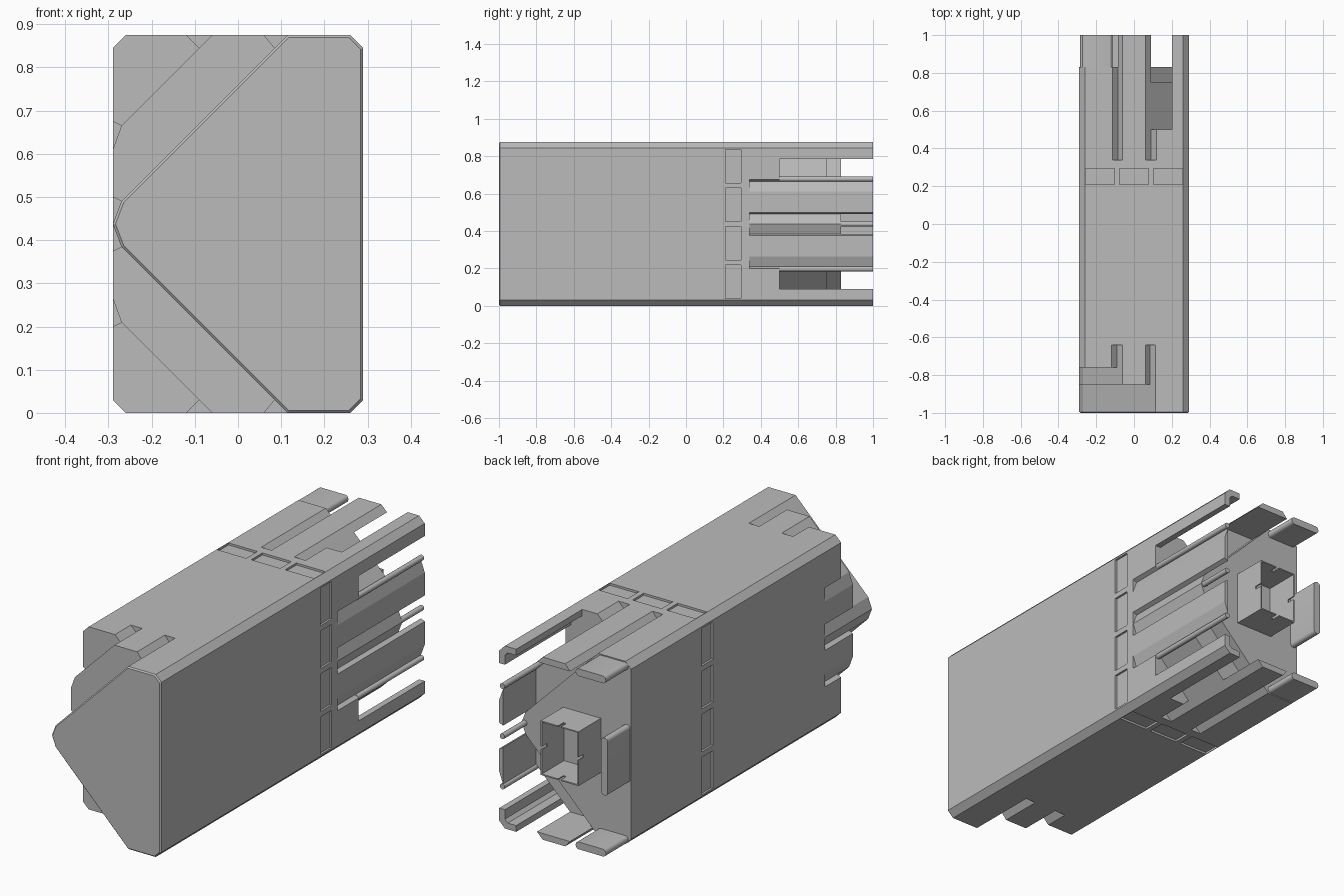
import bpy, bmesh, math
from mathutils import Matrix, Vector

cube = bpy.data.objects.get("Cube")
if cube:
    bpy.data.objects.remove(cube, do_unlink=True)

TOP = 0.875
MID = TOP / 2

grey = bpy.data.materials.new("plain grey")
grey.use_nodes = True
grey.diffuse_color = (0.5, 0.5, 0.5, 1)
grey.node_tree.nodes["Principled BSDF"].inputs["Base Color"].default_value = (0.5, 0.5, 0.5, 1)


def finish(name, bm):
    bmesh.ops.recalc_face_normals(bm, faces=bm.faces)
    mesh = bpy.data.meshes.new(name)
    bm.to_mesh(mesh)
    bm.free()
    mesh.materials.append(grey)
    obj = bpy.data.objects.new(name, mesh)
    bpy.context.collection.objects.link(obj)
    return obj


def prism(name, outline, y0, y1, flip=False, front_bevel=0):
    """Extrude an (x, z) outline along y; flip mirrors it left to right."""
    s = -1 if flip else 1
    bm = bmesh.new()
    face = bm.faces.new([bm.verts.new((s * x, y0, z)) for x, z in outline])
    new = bmesh.ops.extrude_face_region(bm, geom=[face], use_keep_orig=True)
    moved = [v for v in new["geom"] if isinstance(v, bmesh.types.BMVert)]
    bmesh.ops.translate(bm, verts=moved, vec=(0, y1 - y0, 0))
    if front_bevel:
        edges = [e for e in bm.edges if all(abs(v.co.y - y0) < 1e-5 for v in e.verts)]
        bmesh.ops.bevel(bm, geom=edges, offset=front_bevel, segments=1, affect='EDGES')
    return finish(name, bm)


def boxes(name, spans, bevel=0, axis=None):
    """One object made of boxes, each given by its low and high corner."""
    bm = bmesh.new()
    for low, high in spans:
        low, high = Vector(low), Vector(high)
        mat = Matrix.Translation((low + high) / 2) @ Matrix.Diagonal((*(high - low), 1))
        bmesh.ops.create_cube(bm, size=1, matrix=mat)
    if bevel:
        edges = [e for e in bm.edges
                 if abs((e.verts[0].co - e.verts[1].co).normalized()[axis]) > 0.9]
        bmesh.ops.bevel(bm, geom=edges, offset=bevel, segments=4, profile=0.5, affect='EDGES')
    return finish(name, bm)


def cut(target, cutter):
    cutter.hide_render = True
    mod = target.modifiers.new("cut", 'BOOLEAN')
    mod.operation, mod.solver, mod.object = 'DIFFERENCE', 'EXACT', cutter
    bpy.context.view_layer.objects.active = target
    bpy.ops.object.modifier_apply(modifier=mod.name)
    bpy.data.objects.remove(cutter, do_unlink=True)


def smooth(obj):
    bpy.ops.object.select_all(action='DESELECT')
    obj.select_set(True)
    bpy.context.view_layer.objects.active = obj
    bpy.ops.object.shade_smooth_by_angle(angle=math.radians(35))


def whole(half):
    """Mirror an upper half outline to the lower side."""
    return half + [(x, TOP - z) for x, z in reversed(half) if abs(z - MID) > 1e-6]


def lower(points):
    return [(x, TOP - z) for x, z in points]


# Cross-sections, pointing towards -x
corner = [(0.29, 0.845), (0.26, TOP)]
tip = [(-0.27, 0.49), (-0.29, MID)]
top_groove = [(0.115, TOP), (0.085, 0.845), (0.06, TOP)]
shoulder = [(-0.27, 0.665), (-0.29, 0.61), (-0.29, 0.5)]
far_corner = [(-0.26, TOP), (-0.29, 0.845)]
nose_outline = whole(corner + [(0.115, TOP)] + tip)
step_outline = whole(corner + top_groove + [(-0.06, TOP)] + shoulder + tip)
grooved_outline = whole(corner + top_groove + [(-0.06, TOP), (-0.09, 0.845), (-0.12, TOP)]
                        + far_corner + [(-0.29, 0.675)] + shoulder + tip)
full_outline = whole(corner + far_corner)

# Main body with shallow recessed panels all round
body = prism("main_body", full_outline, -0.64, 0.34)
panels = []
y0, y1, depth = 0.21, 0.295, 0.01
for x in (-0.18, 0, 0.18):
    for z in (0, TOP):
        panels.append(((x - 0.077, y0, z - depth), (x + 0.077, y1, z + depth)))
for i in range(4):
    z = MID + (i - 1.5) * 0.206
    for x in (-0.29, 0.29):
        panels.append(((x - depth, y0, z - 0.09), (x + depth, y1, z + 0.09)))
cut(body, boxes("panel_cutter", panels))

# Stepped nose at the front
prism("front_grooved_section", grooved_outline, -0.76, -0.64)
prism("front_step", step_outline, -0.85, -0.76)
prism("front_nose", nose_outline, -1, -0.85, front_bevel=0.006)

# Matching stepped core at the back
prism("back_grooved_section", grooved_outline, 0.34, 0.5, flip=True)
prism("back_step", step_outline, 0.5, 0.75, flip=True)
prism("back_core", nose_outline, 0.75, 0.83, flip=True)

# Fingers and corner rails running to the back end
top_finger = [(0.06, TOP), (0.085, 0.845), (-0.09, 0.845), (-0.06, TOP)]
side_finger = [(-0.29, 0.61), (-0.27, 0.665), (-0.27, 0.49), (-0.29, 0.5)]
rail = [(-0.2, TOP), (-0.26, TOP), (-0.29, 0.845), (-0.29, 0.785),
        (-0.26, 0.785), (-0.26, 0.83), (-0.245, 0.845), (-0.2, 0.845)]
for name, shape, start in (("finger", top_finger, 0.75), ("side_finger", side_finger, 0.75),
                           ("corner_rail", rail, 0.5)):
    prism("upper_" + name, shape, start, 1, flip=True)
    prism("lower_" + name, lower(shape), start, 1, flip=True)

# Thin round rods between the side fingers
for name, z, start in (("upper_rod", 0.678, 0.5), ("middle_rod", MID, 0.8),
                       ("lower_rod", TOP - 0.678, 0.5)):
    bm = bmesh.new()
    mat = Matrix.Translation((0.274, (start + 1) / 2, z)) @ Matrix.Rotation(math.pi / 2, 4, 'X')
    bmesh.ops.create_cone(bm, cap_ends=True, segments=16, radius1=0.013, radius2=0.013,
                          depth=1 - start, matrix=mat)
    smooth(finish(name, bm))

# Rounded tabs on the back face
smooth(boxes("upper_tab", [((-0.275, 0.82, 0.835), (-0.115, 1, 0.87))], 0.016, 1))
smooth(boxes("lower_tab", [((-0.275, 0.82, 0.005), (-0.115, 1, 0.04))], 0.016, 1))
smooth(boxes("side_tab", [((-0.285, 0.82, 0.3), (-0.25, 1, 0.575))], 0.016, 1))

# Open square socket with a small notch in each wall
x0, x1, z0, z1, wall = -0.13, 0.07, MID - 0.13, MID + 0.13, 0.006
socket = boxes("square_socket", [((x0, 0.825, z0), (x1, 1, z1))])
cut(socket, boxes("socket_cutter",
                  [((x0 + wall, 0.832, z0 + wall), (x1 - wall, 1.1, z1 - wall))]))
xm = (x0 + x1) / 2
cut(socket, boxes("upright_notch_cutter", [((xm - 0.008, 0.96, 0.2), (xm + 0.008, 1.1, 0.7))]))
cut(socket, boxes("level_notch_cutter", [((-0.2, 0.96, MID - 0.008), (0.15, 1.1, MID + 0.008))]))
